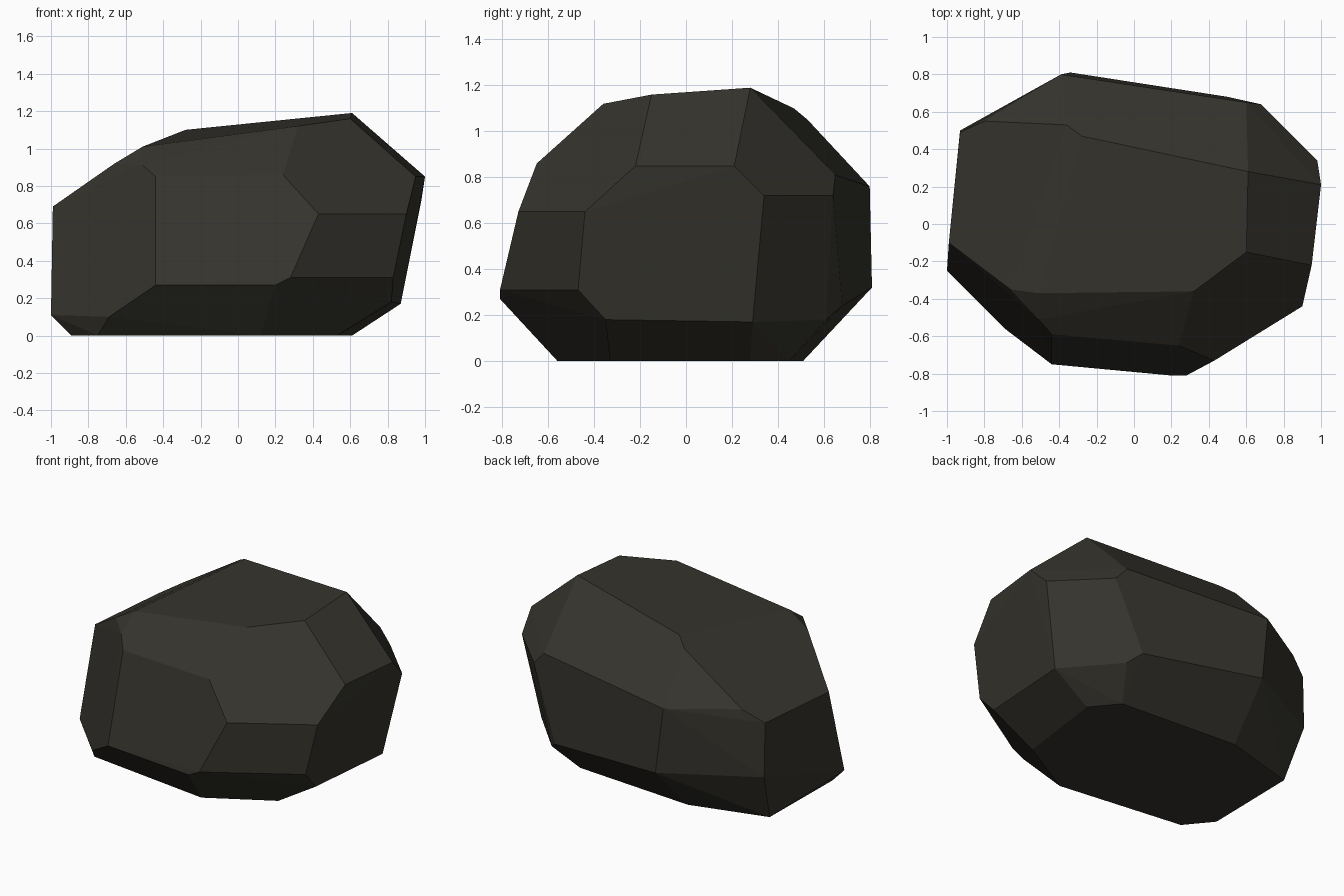
import bpy
import bmesh
import math

# Remove the default object
default_cube = bpy.data.objects.get("Cube")
if default_cube:
    bpy.data.objects.remove(default_cube, do_unlink=True)


def make_material(name, colour):
    material = bpy.data.materials.new(name)
    material.use_nodes = True
    material.diffuse_color = colour
    shader = next(n for n in material.node_tree.nodes if n.type == "BSDF_PRINCIPLED")
    shader.inputs["Base Color"].default_value = colour
    shader.inputs["Roughness"].default_value = .9
    return material


def chiselled_block(name, corner_groups, material):
    """Wrap the corner points in a convex skin and merge its flat facets."""
    bm = bmesh.new()
    for group in corner_groups:
        for corner in group:
            bm.verts.new(corner)
    hull = bmesh.ops.convex_hull(bm, input=bm.verts[:])
    unused = {v for v in hull["geom_interior"] if isinstance(v, bmesh.types.BMVert)}
    unused |= {v for v in bm.verts if not v.link_faces}
    bmesh.ops.delete(bm, geom=list(unused), context="VERTS")
    bmesh.ops.dissolve_limit(bm, angle_limit=math.radians(2),
                             verts=bm.verts[:], edges=bm.edges[:])
    bmesh.ops.recalc_face_normals(bm, faces=bm.faces[:])
    mesh = bpy.data.meshes.new(name)
    bm.to_mesh(mesh)
    bm.free()
    mesh.materials.append(material)
    for face in mesh.polygons:
        face.use_smooth = False
    rock = bpy.data.objects.new(name, mesh)
    bpy.context.scene.collection.objects.link(rock)
    return rock


# Flat underside of the rock
underside = [(.61, .28, 0), (.47, .45, 0), (-.37, .51, 0), (-.88, .37, 0),
             (-.89, -.28, 0), (-.75, -.45, 0), (.12, -.56, 0), (.53, -.33, 0)]

# Corners of the tilted crown
crown = [(.61, .28, 1.19), (.6, -.15, 1.16), (.32, -.36, 1.12),
         (-.51, -.37, 1.01), (-.28, .47, 1.1), (-.36, .53, 1.05)]

# Corners around the front
front_side = [(.2, -.81, .27), (.28, -.81, .31), (.43, -.73, .65),
              (.24, -.65, .86), (-.44, -.59, .85), (-.51, -.51, .91),
              (-.44, -.75, .27), (-.69, -.56, .1)]

# Corners around the left flank
left_side = [(1, .21, .85), (.95, -.22, .85), (.9, -.44, .65),
             (.83, -.47, .31), (.82, -.35, .18), (.87, .29, .17),
             (.98, .34, .72)]

# Corners around the back
back_side = [(.68, .64, .72), (.6, .65, .81), (.5, .68, .24), (.57, .61, .18),
             (-.39, .8, .76), (-.34, .81, .32)]

# Corners around the right flank
right_side = [(-.8, .55, .77), (-.93, .49, .69), (-.93, .5, .33),
              (-.99, -.1, .69), (-1, -.25, .11), (-.66, -.35, .92)]

stone = make_material("dark olive stone", (.036, .034, .026, 1))
chiselled_block("rock", [underside, crown, front_side, left_side,
                         back_side, right_side], stone)
